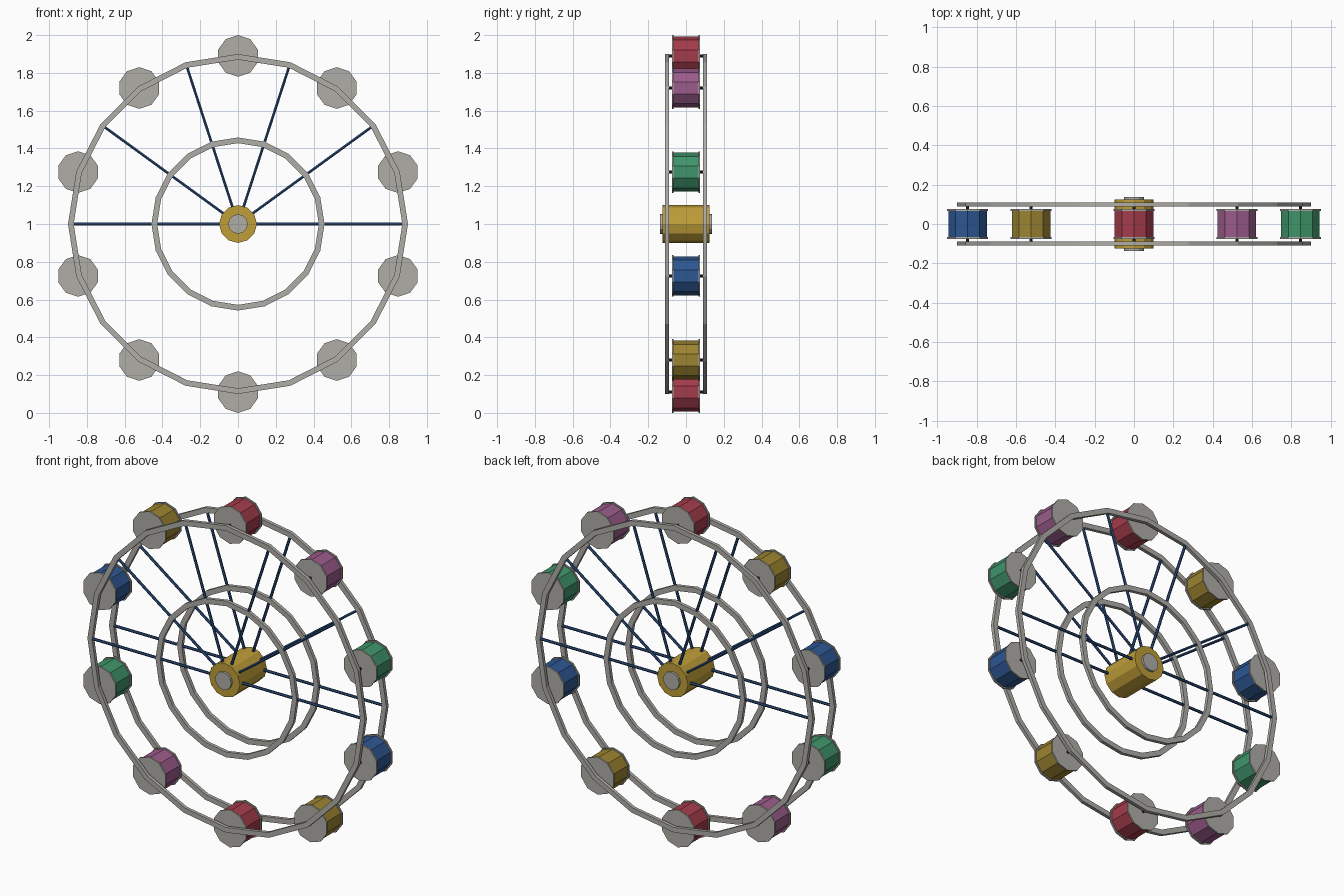
import bpy
import bmesh
from math import sin, cos, pi, radians
from mathutils import Vector, Matrix

cube = bpy.data.objects.get("Cube")
if cube:
    bpy.data.objects.remove(cube, do_unlink=True)

CENTRE = Vector((0, 0, 1))
POD_ORBIT = 0.89
RIM_Y = 0.1


def material(name, r, g, b):
    m = bpy.data.materials.new(name)
    m.use_nodes = True
    m.diffuse_color = (r, g, b, 1)
    bsdf = next(n for n in m.node_tree.nodes if n.type == 'BSDF_PRINCIPLED')
    bsdf.inputs["Base Color"].default_value = (r, g, b, 1)
    bsdf.inputs["Roughness"].default_value = 0.7
    return m


grey = material("steel_grey", 0.43, 0.42, 0.39)
gold = material("hub_gold", 0.52, 0.34, 0.04)
spoke_blue = material("spoke_blue", 0.025, 0.075, 0.21)
dark = material("pin_dark", 0.02, 0.02, 0.025)
pod_colours = [
    material("pod_red", 0.37, 0.045, 0.07),
    material("pod_purple", 0.33, 0.105, 0.26),
    material("pod_green", 0.05, 0.30, 0.145),
    material("pod_blue", 0.026, 0.095, 0.29),
    material("pod_yellow", 0.33, 0.23, 0.03),
]


def finish(name, bm, mat):
    bmesh.ops.recalc_face_normals(bm, faces=bm.faces)
    mesh = bpy.data.meshes.new(name)
    bm.to_mesh(mesh)
    bm.free()
    mesh.materials.append(mat)
    obj = bpy.data.objects.new(name, mesh)
    bpy.context.collection.objects.link(obj)
    return obj


def circle(bm, centre, radius, y, sides):
    """Loop of vertices in the xz plane, first corner at the top."""
    return [bm.verts.new((centre.x + radius * sin(2 * pi * i / sides), y,
                          centre.z + radius * cos(2 * pi * i / sides)))
            for i in range(sides)]


def bridge(bm, a, b):
    n = len(a)
    for i in range(n):
        j = (i + 1) % n
        bm.faces.new((a[i], a[j], b[j], b[i]))


def drum(name, centre, radius, y0, y1, sides, mat):
    """Closed prism lying along y."""
    bm = bmesh.new()
    a = circle(bm, centre, radius, y0, sides)
    b = circle(bm, centre, radius, y1, sides)
    bridge(bm, a, b)
    bm.faces.new(a)
    bm.faces.new(b)
    return finish(name, bm, mat)


def hoop(name, radius, y, mat, sides=20, half_w=0.015, half_d=0.01):
    """Flat ring with a rectangular section."""
    bm = bmesh.new()
    corners = [(-half_w, -half_d), (half_w, -half_d), (half_w, half_d), (-half_w, half_d)]
    loops = [circle(bm, CENTRE, radius + dr, y + dy, sides) for dr, dy in corners]
    for i in range(4):
        bridge(bm, loops[i], loops[(i + 1) % 4])
    return finish(name, bm, mat)


def spoke(name, angle, y):
    """Thin rod from the hub out to the rim."""
    start, end = 0.05, 0.88
    bm = bmesh.new()
    bmesh.ops.create_cone(bm, cap_ends=True, segments=6, radius1=0.008,
                          radius2=0.008, depth=end - start)
    turn = Matrix.Rotation(pi / 2 - angle, 4, 'Y')
    shift = Matrix.Translation((0, 0, (start + end) / 2))
    bm.transform(Matrix.Translation(CENTRE + Vector((0, y, 0))) @ turn @ shift)
    return finish(name, bm, spoke_blue)


# Hub and axle
drum("hub", CENTRE, 0.1, -0.125, 0.125, 12, gold)
drum("axle", CENTRE, 0.052, -0.138, 0.138, 12, grey)

# Front and back wheel frames, with spokes in the upper half
for side, y in (("front", -RIM_Y), ("back", RIM_Y)):
    hoop(side + "_outer_rim", 0.885, y, grey)
    hoop(side + "_inner_rim", 0.443, y, grey)
    for k in range(6):
        spoke(f"{side}_spoke_{k + 1}", radians(36 * k), y)

# Passenger pods, clockwise from the top
for k in range(10):
    a = radians(36 * k)
    c = CENTRE + Vector((sin(a), 0, cos(a))) * POD_ORBIT
    drum(f"pod_{k + 1}_body", c, 0.103, -0.066, 0.066, 10, pod_colours[k % 5])
    drum(f"pod_{k + 1}_front_plate", c, 0.11, -0.075, -0.066, 10, grey)
    drum(f"pod_{k + 1}_back_plate", c, 0.11, 0.066, 0.075, 10, grey)
    drum(f"pod_{k + 1}_pin", c, 0.008, -RIM_Y + 0.005, RIM_Y - 0.005, 8, dark)
